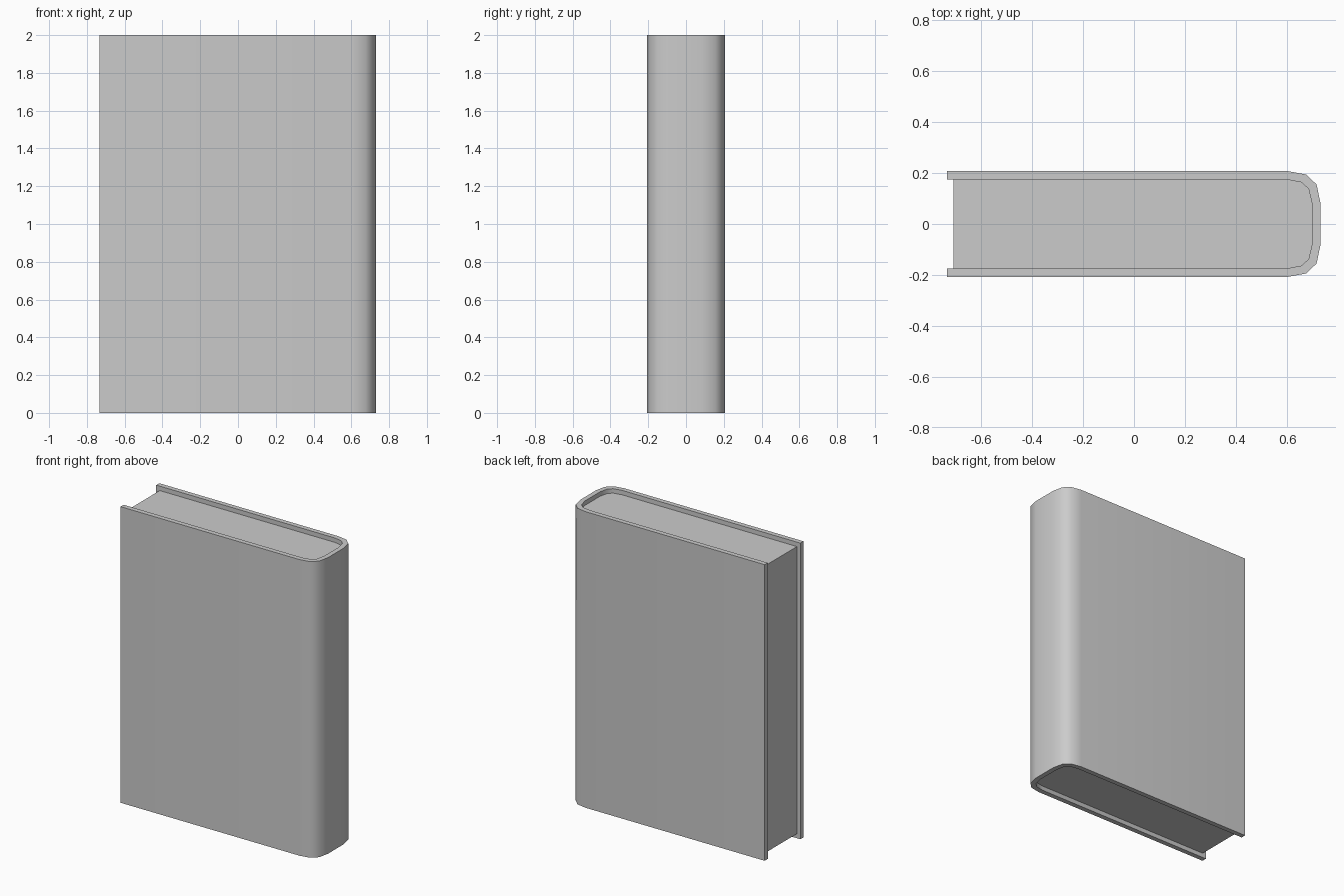
import bpy, bmesh, math

if "Cube" in bpy.data.objects:
    bpy.data.objects.remove(bpy.data.objects["Cube"])


def mirrored(half):
    """Upper half of a profile plus its mirror across y = 0."""
    return half + [(x, -y) for x, y in reversed(half)]


def extrude(name, outline, z0, z1):
    bm = bmesh.new()
    face = bm.faces.new([bm.verts.new((x, y, z0)) for x, y in outline])
    ext = bmesh.ops.extrude_face_region(bm, geom=[face])
    for v in ext["geom"]:
        if isinstance(v, bmesh.types.BMVert):
            v.co.z = z1
    bmesh.ops.recalc_face_normals(bm, faces=bm.faces)
    mesh = bpy.data.meshes.new(name)
    bm.to_mesh(mesh)
    bm.free()
    obj = bpy.data.objects.new(name, mesh)
    bpy.context.collection.objects.link(obj)
    bpy.ops.object.select_all(action='DESELECT')
    obj.select_set(True)
    bpy.context.view_layer.objects.active = obj
    bpy.ops.object.shade_smooth_by_angle(angle=math.radians(40))
    return obj


# Rounded spine corner, outside and inside of the cover
outer = [(0.605, 0.207), (0.675, 0.194), (0.716, 0.155), (0.731, 0.083)]
inner = [(0.60, 0.174), (0.658, 0.163), (0.685, 0.137), (0.698, 0.08)]

# Cover: two boards joined by the spine
cover_outline = (mirrored([(-0.733, 0.207)] + outer)
                 + list(reversed(mirrored([(-0.733, 0.174)] + inner))))
extrude("cover", cover_outline, 0.0, 2.0)

# Page block, set in from the top, bottom and fore edge
extrude("pages", mirrored([(-0.707, 0.174)] + inner), 0.03, 1.97)
